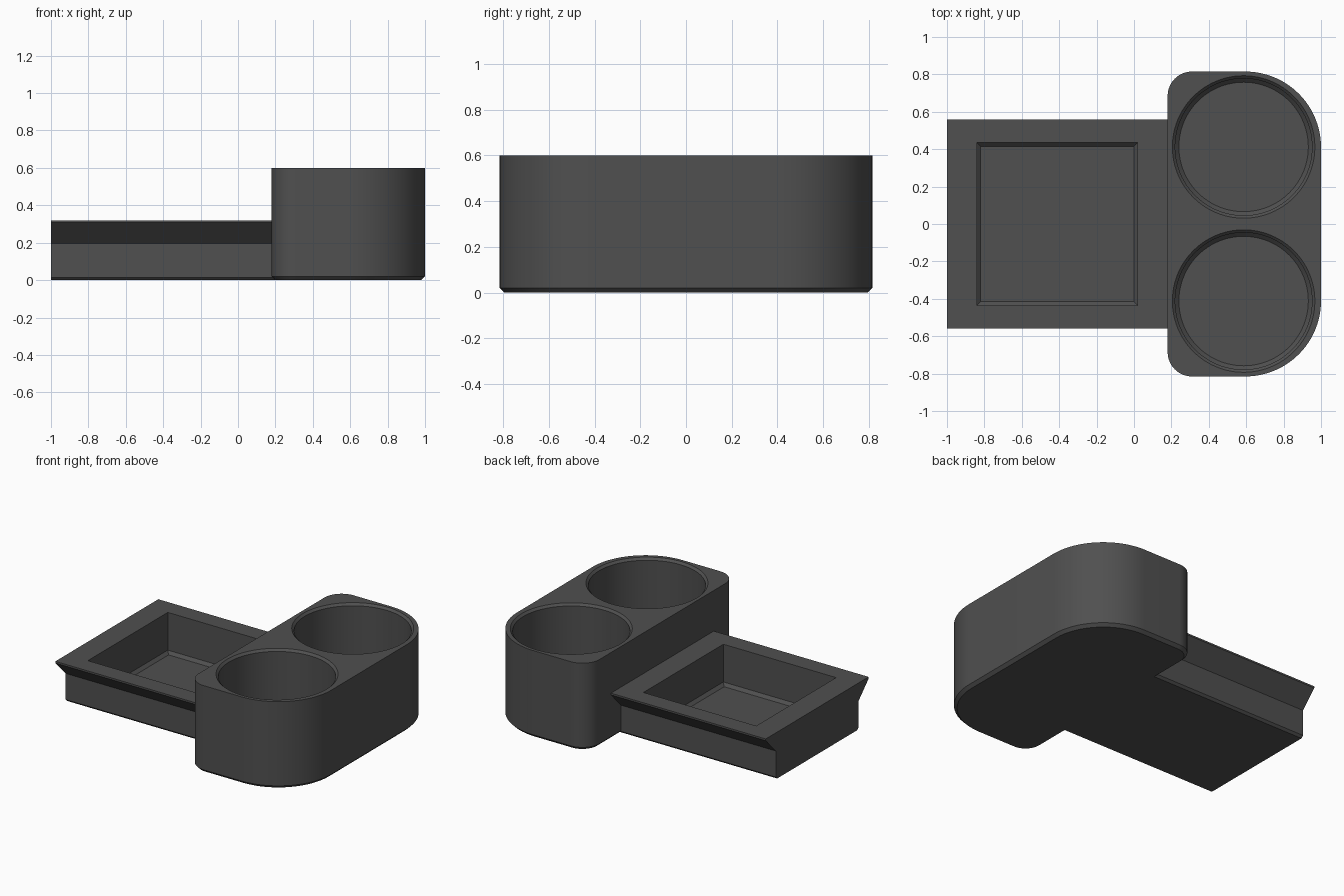
import bpy, bmesh
from math import sin, cos, pi

if "Cube" in bpy.data.objects:
    bpy.data.objects.remove(bpy.data.objects["Cube"])

dark = bpy.data.materials.new("dark_grey")
dark.diffuse_color = (0.08, 0.08, 0.08, 1)
dark.use_nodes = True
dark.node_tree.nodes["Principled BSDF"].inputs["Base Color"].default_value = dark.diffuse_color


def loft(name, rings):
    """Closed solid skinned through rings of equal point count."""
    bm = bmesh.new()
    loops = [[bm.verts.new(p) for p in ring] for ring in rings]
    n = len(loops[0])
    for a, b in zip(loops, loops[1:]):
        for i in range(n):
            j = (i + 1) % n
            bm.faces.new((a[i], a[j], b[j], b[i]))
    bm.faces.new(loops[0])
    bm.faces.new(loops[-1])
    bmesh.ops.recalc_face_normals(bm, faces=bm.faces)
    me = bpy.data.meshes.new(name)
    bm.to_mesh(me)
    bm.free()
    ob = bpy.data.objects.new(name, me)
    bpy.context.collection.objects.link(ob)
    me.materials.append(dark)
    return ob


def holder_ring(z, inset):
    """Rounded outline: large corners on the right, small on the left."""
    pts = []
    corners = [(0.595, 0.41, 0.405, 0), (0.31, 0.685, 0.13, 90),
               (0.31, -0.685, 0.13, 180), (0.595, -0.41, 0.405, 270)]
    for cx, cy, r, start in corners:
        for k in range(25):
            a = (start + 90 * k / 24) * pi / 180
            pts.append((cx + (r - inset) * cos(a), cy + (r - inset) * sin(a), z))
    return pts


def circle(cy, r, z, n=96):
    return [(0.586 + r * cos(2 * pi * k / n), cy + r * sin(2 * pi * k / n), z) for k in range(n)]


def rect(z, inset):
    x0, x1, y = -0.84 + inset, 0.02 - inset, 0.435 - inset
    return [(x0, -y, z), (x1, -y, z), (x1, y, z), (x0, y, z)]


def combine(target, tool, op):
    mod = target.modifiers.new(op, 'BOOLEAN')
    mod.operation, mod.object, mod.solver = op, tool, 'EXACT'
    bpy.context.view_layer.objects.active = target
    bpy.ops.object.modifier_apply(modifier=mod.name)
    bpy.data.objects.remove(tool)


# Tall cup block with chamfered base
body = loft("cup_holder_and_tray", [holder_ring(0, 0.02), holder_ring(0.02, 0), holder_ring(0.6, 0)])

# Low tray with flared sides, running into the block
half = [(0.435, 0), (0.45, 0.015), (0.45, 0.195), (0.56, 0.308), (0.56, 0.32)]
profile = half + [(-y, z) for y, z in reversed(half)]
tray = loft("tray", [[(x, y, z) for y, z in profile] for x in (-1, 0.21)])
combine(body, tray, 'UNION')

# Two round cup wells: chamfered rim and floor
for cy in (-0.412, 0.412):
    well = loft("cup_well", [circle(cy, 0.346, 0.04), circle(cy, 0.366, 0.06), circle(cy, 0.366, 0.585),
                             circle(cy, 0.381, 0.6), circle(cy, 0.381, 0.7)])
    combine(body, well, 'DIFFERENCE')

# Square tray pocket with chamfered floor
pocket = loft("tray_pocket", [rect(0.04, 0.02), rect(0.06, 0), rect(0.4, 0)])
combine(body, pocket, 'DIFFERENCE')

# Smooth curved walls, crisp edges
body.select_set(True)
bpy.context.view_layer.objects.active = body
bpy.ops.object.shade_smooth_by_angle(angle=pi / 6)
